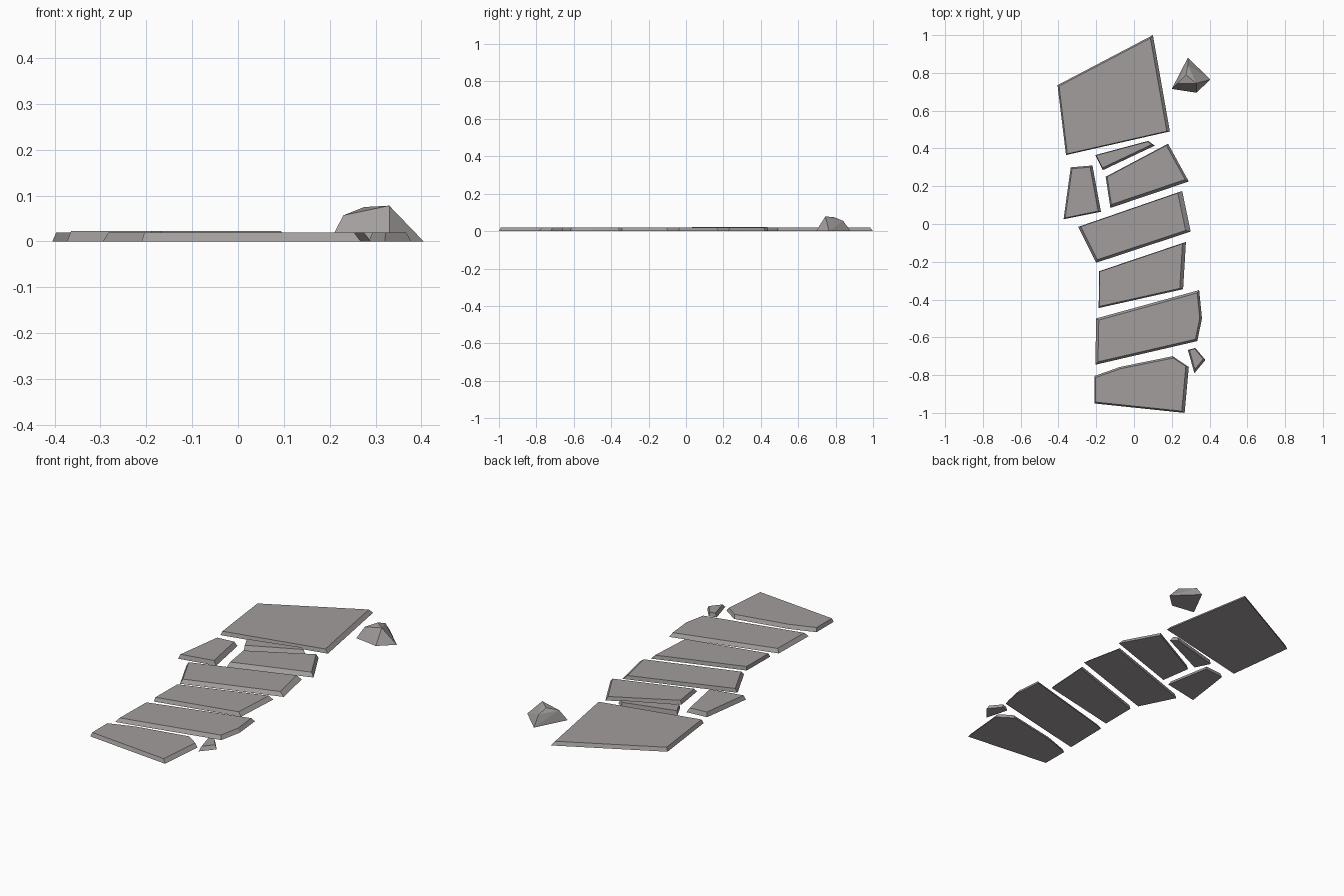
import bpy
import bmesh
from mathutils import Vector

default_cube = bpy.data.objects.get("Cube")
if default_cube:
    bpy.data.objects.remove(default_cube, do_unlink=True)

# One plain stone colour
stone = bpy.data.materials.new("warm grey stone")
stone.use_nodes = True
colour = (0.36, 0.34, 0.335, 1)
stone.diffuse_color = colour
stone.node_tree.nodes["Principled BSDF"].inputs["Base Color"].default_value = colour


def finish(name, bm):
    """Turn a bmesh into a flat-shaded stone object."""
    bmesh.ops.recalc_face_normals(bm, faces=bm.faces)
    mesh = bpy.data.meshes.new(name)
    bm.to_mesh(mesh)
    bm.free()
    mesh.materials.append(stone)
    obj = bpy.data.objects.new(name, mesh)
    bpy.context.collection.objects.link(obj)


def inset_corner(before, corner, after, inset_before, inset_after):
    """Move a corner of a clockwise outline inward by the insets of its two edges."""
    d1 = (corner - before).normalized()
    d2 = (after - corner).normalized()
    n1 = Vector((d1.y, -d1.x))
    n2 = Vector((d2.y, -d2.x))
    det = n1.x * n2.y - n1.y * n2.x
    return corner + Vector((inset_before * n2.y - inset_after * n1.y,
                            inset_after * n1.x - inset_before * n2.x)) / det


def slab(name, outline, insets, height=0.02):
    """Flat stone: clockwise ground outline, each edge sloping in by its own inset."""
    points = [Vector(p) for p in outline]
    count = len(points)
    bm = bmesh.new()
    base, top = [], []
    for i, p in enumerate(points):
        q = inset_corner(points[i - 1], p, points[(i + 1) % count],
                         insets[i - 1], insets[i])
        base.append(bm.verts.new((p.x, p.y, 0)))
        top.append(bm.verts.new((q.x, q.y, height)))
    bm.faces.new(base)
    bm.faces.new(top)
    for i in range(count):
        j = (i + 1) % count
        bm.faces.new((base[i], base[j], top[j], top[i]))
    finish(name, bm)


# Large slab at the back of the path
slab("large_back_slab",
     [(-.405, .735), (.1, 1), (.19, .49), (-.36, .365)],
     [.008, .016, .005, .008])

# Broken pieces behind the middle
slab("sliver_stone",
     [(-.205, .365), (.075, .44), (.11, .415), (-.165, .285)],
     [.003, .005, .012, .003], height=.023)
slab("narrow_side_stone",
     [(-.335, .3), (-.22, .31), (-.175, .065), (-.373, .025)],
     [.008, .014, .006, .008], height=.023)
slab("broken_slab",
     [(-.15, .25), (.18, .425), (.29, .225), (-.125, .085)],
     [.004, .012, .016, .008])

# Path slabs running to the front
slab("middle_slab",
     [(-.295, -.015), (.255, .175), (.3, -.04), (-.2, -.205)],
     [.003, .025, .014, .012])
slab("short_slab",
     [(-.185, -.25), (.275, -.095), (.26, -.345), (-.187, -.445)],
     [.003, .018, .008, .003])
slab("wide_slab",
     [(-.2, -.5), (.345, -.35), (.36, -.5), (.335, -.62), (-.205, -.745)],
     [.012, .012, .012, .012, .014])
slab("front_slab",
     [(-.21, -.805), (-.075, -.757), (.205, -.7), (.29, -.757),
      (.268, -1), (-.21, -.95)],
     [.01, .01, .006, .016, .008, .006])
slab("small_chip",
     [(.285, -.667), (.325, -.656), (.378, -.72), (.32, -.79)],
     [.003, .006, .012, .008])

# Faceted rock beside the large slab
rock = bmesh.new()
for point in [(.285, .88, 0), (.405, .765, 0), (.33, .695, 0), (.2, .715, 0),
              (.33, .745, .078), (.275, .79, .075),
              (.23, .745, .057), (.285, .84, .055)]:
    rock.verts.new(point)
bmesh.ops.convex_hull(rock, input=rock.verts)
bmesh.ops.dissolve_limit(rock, angle_limit=0.02, verts=rock.verts, edges=rock.edges)
finish("corner_rock", rock)
